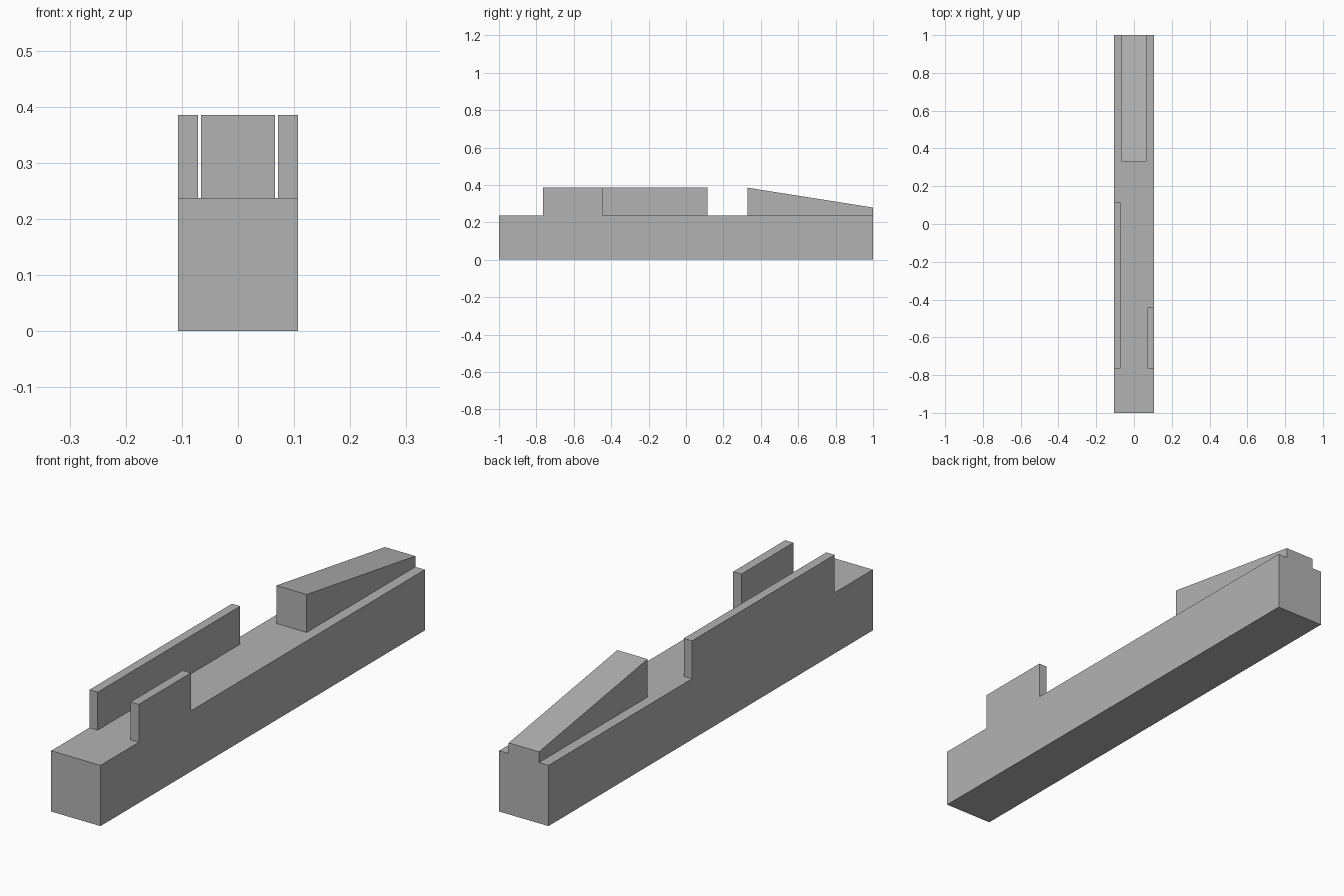
import bpy
import bmesh

default = bpy.data.objects.get("Cube")
if default:
    bpy.data.objects.remove(default, do_unlink=True)

# Single plain grey
grey = bpy.data.materials.new("plain grey")
grey.use_nodes = True
colour = (0.45, 0.45, 0.45, 1)
grey.diffuse_color = colour
grey.node_tree.nodes["Principled BSDF"].inputs["Base Color"].default_value = colour

HALF_WIDTH = 0.1065
DECK = 0.237
TOP = 0.385


def extrude_side(name, profile, x0, x1):
    """Extrude a (y, z) side profile from x0 to x1."""
    bm = bmesh.new()
    face = bm.faces.new([bm.verts.new((x0, y, z)) for y, z in profile])
    result = bmesh.ops.extrude_face_region(bm, geom=[face])
    moved = [v for v in result["geom"] if isinstance(v, bmesh.types.BMVert)]
    bmesh.ops.translate(bm, verts=moved, vec=(x1 - x0, 0, 0))
    bmesh.ops.recalc_face_normals(bm, faces=bm.faces)
    mesh = bpy.data.meshes.new(name)
    bm.to_mesh(mesh)
    bm.free()
    mesh.materials.append(grey)
    obj = bpy.data.objects.new(name, mesh)
    bpy.context.collection.objects.link(obj)
    return obj


def block(y0, y1, z0, z1):
    return [(y0, z0), (y1, z0), (y1, z1), (y0, z1)]


# Long base beam
extrude_side("base_beam", block(-1, 1, 0, DECK), -HALF_WIDTH, HALF_WIDTH)

# Side walls: long on the right, short on the left
extrude_side("right_wall", block(-0.764, 0.115, DECK, TOP), -HALF_WIDTH, -0.071)
extrude_side("left_wall", block(-0.764, -0.443, DECK, TOP), 0.071, HALF_WIDTH)

# Sloping wedge at the back
wedge = [(0.33, DECK), (1, DECK), (1, 0.279), (0.33, TOP)]
extrude_side("rear_wedge", wedge, -0.0655, 0.0655)
